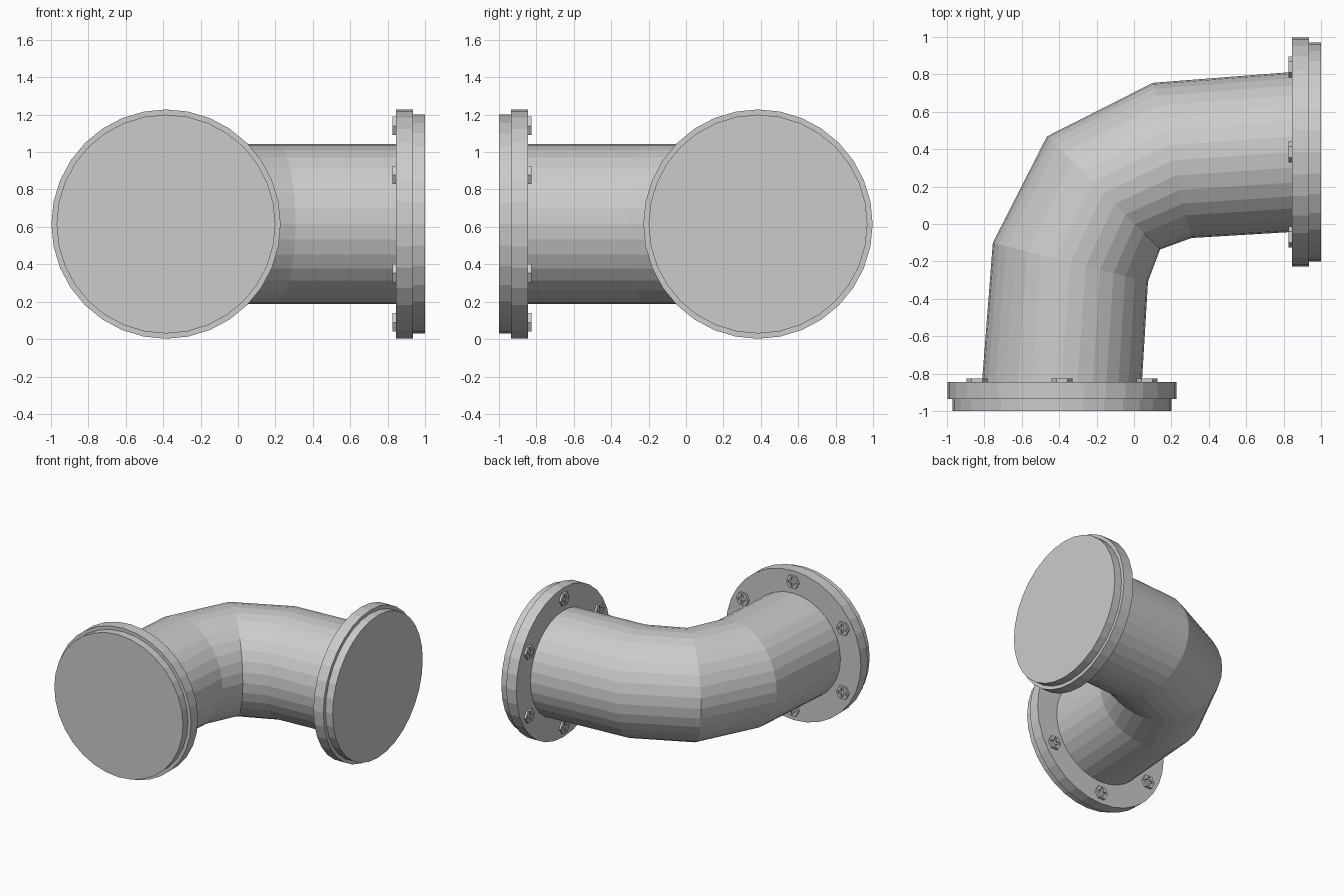
import bpy, bmesh
from math import cos, sin, pi, radians
from mathutils import Matrix, Vector

if "Cube" in bpy.data.objects:
    bpy.data.objects.remove(bpy.data.objects["Cube"])

SIDES = 32
CZ = 0.615      # height of the pipe axis
OFF = 0.385     # sideways offset of each pipe end


def add_object(name, mesh):
    ob = bpy.data.objects.new(name, mesh)
    bpy.context.collection.objects.link(ob)
    return ob


def finish(name, bm):
    bmesh.ops.recalc_face_normals(bm, faces=bm.faces)
    mesh = bpy.data.meshes.new(name)
    bm.to_mesh(mesh)
    bm.free()
    return add_object(name, mesh)


def loft(name, rings, caps):
    """Skin a list of closed point rings, optionally capping both ends."""
    bm = bmesh.new()
    rows = [[bm.verts.new(p) for p in ring] for ring in rings]
    n = len(rows[0])
    for a, b in zip(rows, rows[1:]):
        for i in range(n):
            j = (i + 1) % n
            bm.faces.new((a[i], a[j], b[j], b[i]))
    if caps:
        bm.faces.new(rows[0][::-1])
        bm.faces.new(rows[-1])
    return finish(name, bm)


def circle(r, z, n=SIDES):
    return [(r * cos(2 * pi * i / n), r * sin(2 * pi * i / n), z) for i in range(n)]


# elbow pipe: (centre x, centre y, turn of the cross-section)
path = [(-OFF, -0.845, 0), (-0.34, -0.204, -14), (-0.163, 0.166, -45),
        (0.204, 0.34, -76), (0.845, OFF, -90)]
rings = []
for x, y, turn in path:
    r = 0.4275
    side = Vector((cos(radians(turn)), sin(radians(turn)), 0))
    rings.append([Vector((x, y, CZ)) + side * r * cos(2 * pi * i / SIDES)
                  + Vector((0, 0, r * sin(2 * pi * i / SIDES))) for i in range(SIDES)])
loft("elbow_pipe", rings, False)

# bolt head: hexagon with a cross recess
hexagon = loft("bolt_blank", [circle(0.057, -0.01, 6), circle(0.057, 0.018, 6)], True)
w, l = 0.010, 0.038
cross = [(l, -w), (l, w), (w, w), (w, l), (-w, l), (-w, w),
         (-l, w), (-l, -w), (-w, -w), (-w, -l), (w, -l), (w, -w)]
cutter = loft("cross_cutter", [[(x, y, z) for x, y in cross] for z in (0.006, 0.04)], True)
cut = hexagon.modifiers.new("recess", "BOOLEAN")
cut.operation, cut.object, cut.solver = "DIFFERENCE", cutter, "EXACT"
deps = bpy.context.evaluated_depsgraph_get()
bolt_mesh = bpy.data.meshes.new_from_object(hexagon.evaluated_get(deps))
for ob in (hexagon, cutter):
    bpy.data.objects.remove(ob)

# both ends: local z points outward along the pipe, local y is up
ends = {
    "front": Matrix(((1, 0, 0, -OFF), (0, 0, -1, 0), (0, 1, 0, CZ), (0, 0, 0, 1))),
    "right": Matrix(((0, 0, 1, 0), (1, 0, 0, OFF), (0, 1, 0, CZ), (0, 0, 0, 1))),
}
for end, frame in ends.items():
    # flange disc and smaller end plate
    for part, r, z0, z1 in (("flange", 0.613, 0.845, 0.935), ("end_plate", 0.585, 0.935, 1.0)):
        loft(f"{end}_{part}", [circle(r, z0), circle(r, z1)], True).matrix_world = frame
    # ring of six bolts on the inner face
    for k in range(6):
        a = radians(30 + 60 * k)
        place = Matrix.Translation((0.525 * cos(a), 0.525 * sin(a), 0.845))
        bolt = add_object(f"{end}_bolt_{k + 1}", bolt_mesh)
        bolt.matrix_world = frame @ place @ Matrix.Rotation(pi, 4, "X")
